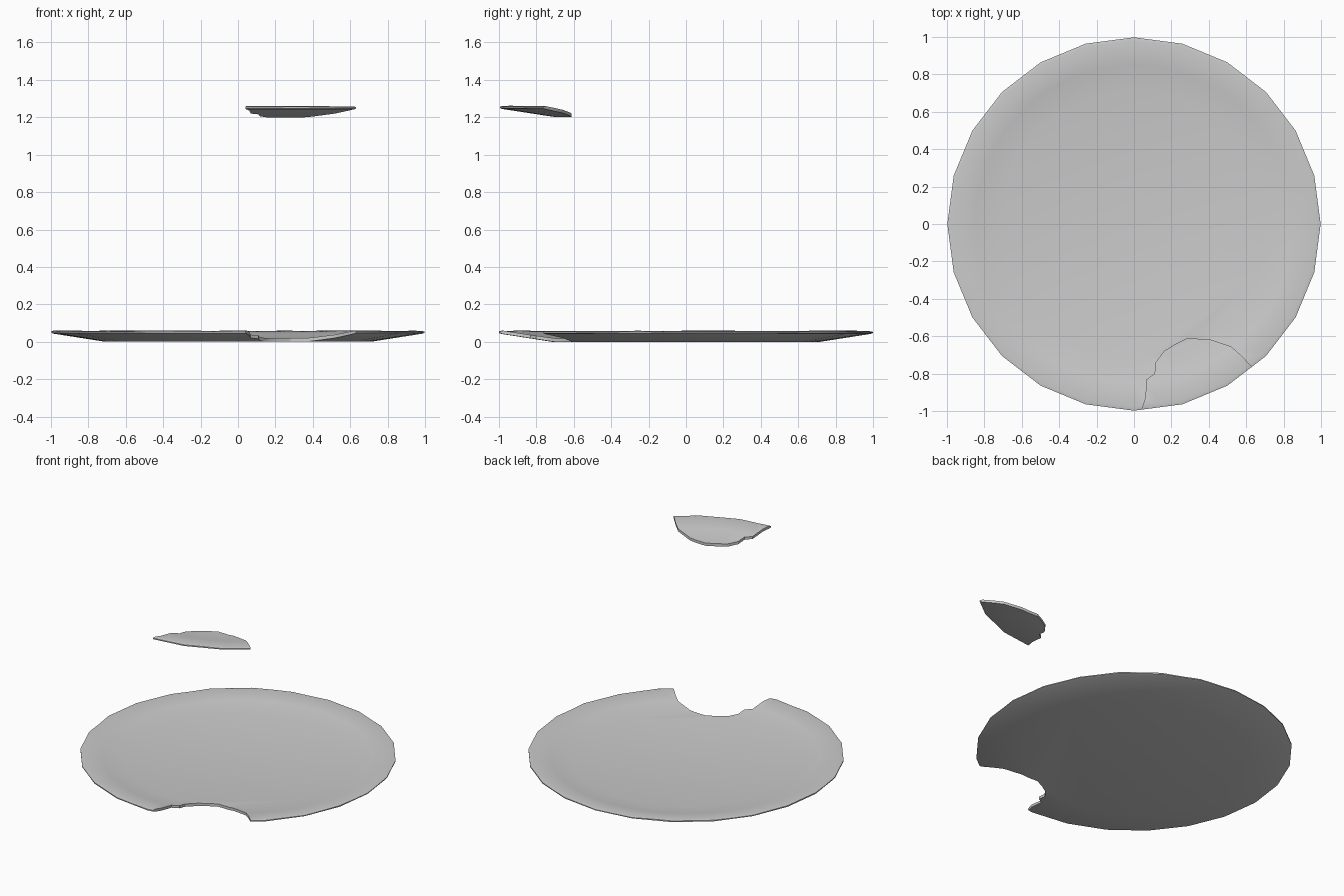
import bpy, bmesh, math, random

if "Cube" in bpy.data.objects:
    bpy.data.objects.remove(bpy.data.objects["Cube"])

random.seed(4)
N = 48          # floor segments; the rim only turns at every second one (24 sides)
LIFT = 1.2      # height of the loose shard

# radius, height, is_rim: underside centre -> rim -> upper floor
PROFILE = [(0.71, 0.002, False), (0.985, 0.043, True), (0.998, 0.048, True),
           (0.998, 0.056, True), (0.98, 0.06, True), (0.85, 0.04, False), (0.71, 0.019, False)]

# fracture line, closed well outside the rim
CRACK = [(0.035, -1.1), (0.04, -0.99), (0.06, -0.93), (0.068, -0.83), (0.11, -0.80),
         (0.115, -0.74), (0.16, -0.68), (0.215, -0.645), (0.28, -0.612), (0.40, -0.615),
         (0.52, -0.655), (0.57, -0.70), (0.625, -0.757), (0.72, -0.84), (0.72, -1.1)]


def add_object(name, bm):
    bmesh.ops.recalc_face_normals(bm, faces=bm.faces)
    mesh = bpy.data.meshes.new(name)
    bm.to_mesh(mesh)
    bm.free()
    ob = bpy.data.objects.new(name, mesh)
    bpy.context.collection.objects.link(ob)
    return ob


def plate(name):
    bm = bmesh.new()
    rings = []
    wear = [random.uniform(-0.003, 0.001) for _ in range(N)]
    for r, z, rim in PROFILE:
        ring = []
        for i in range(N):
            a = 2 * math.pi * i / N
            rr = r * math.cos(math.pi / 24) if rim and i % 2 else r
            dz = wear[i] if rim and z > 0.05 else 0
            ring.append(bm.verts.new((rr * math.cos(a), rr * math.sin(a), z + dz)))
        rings.append(ring)
    for lo, hi in zip(rings, rings[1:]):
        for i in range(N):
            j = (i + 1) % N
            bm.faces.new((lo[i], lo[j], hi[j], hi[i]))
    bm.faces.new(rings[0])
    bm.faces.new(rings[-1])
    # level the model on the ground
    for v in rings[0]:
        v.co.z = 0
    return add_object(name, bm)


def cutter():
    bm = bmesh.new()
    face = bm.faces.new([bm.verts.new((x, y, -0.2)) for x, y in CRACK])
    top = bmesh.ops.extrude_face_region(bm, geom=[face])["geom"]
    for v in top:
        if isinstance(v, bmesh.types.BMVert):
            v.co.z = 0.3
    ob = add_object("fracture_cutter", bm)
    ob.hide_render = True
    return ob


def cut(ob, tool, operation):
    mod = ob.modifiers.new("fracture", "BOOLEAN")
    mod.object, mod.operation, mod.solver = tool, operation, "EXACT"
    bpy.ops.object.select_all(action="DESELECT")
    bpy.context.view_layer.objects.active = ob
    ob.select_set(True)
    bpy.ops.object.modifier_apply(modifier=mod.name)
    bpy.ops.object.shade_smooth_by_angle(angle=math.radians(25))


# broken plate and the matching shard floating above its gap
tool = cutter()
dish = plate("broken_plate")
shard = dish.copy()
shard.data = dish.data.copy()
shard.name = "loose_shard"
bpy.context.collection.objects.link(shard)
cut(dish, tool, "DIFFERENCE")
cut(shard, tool, "INTERSECT")
shard.location.z = LIFT
bpy.data.objects.remove(tool)
